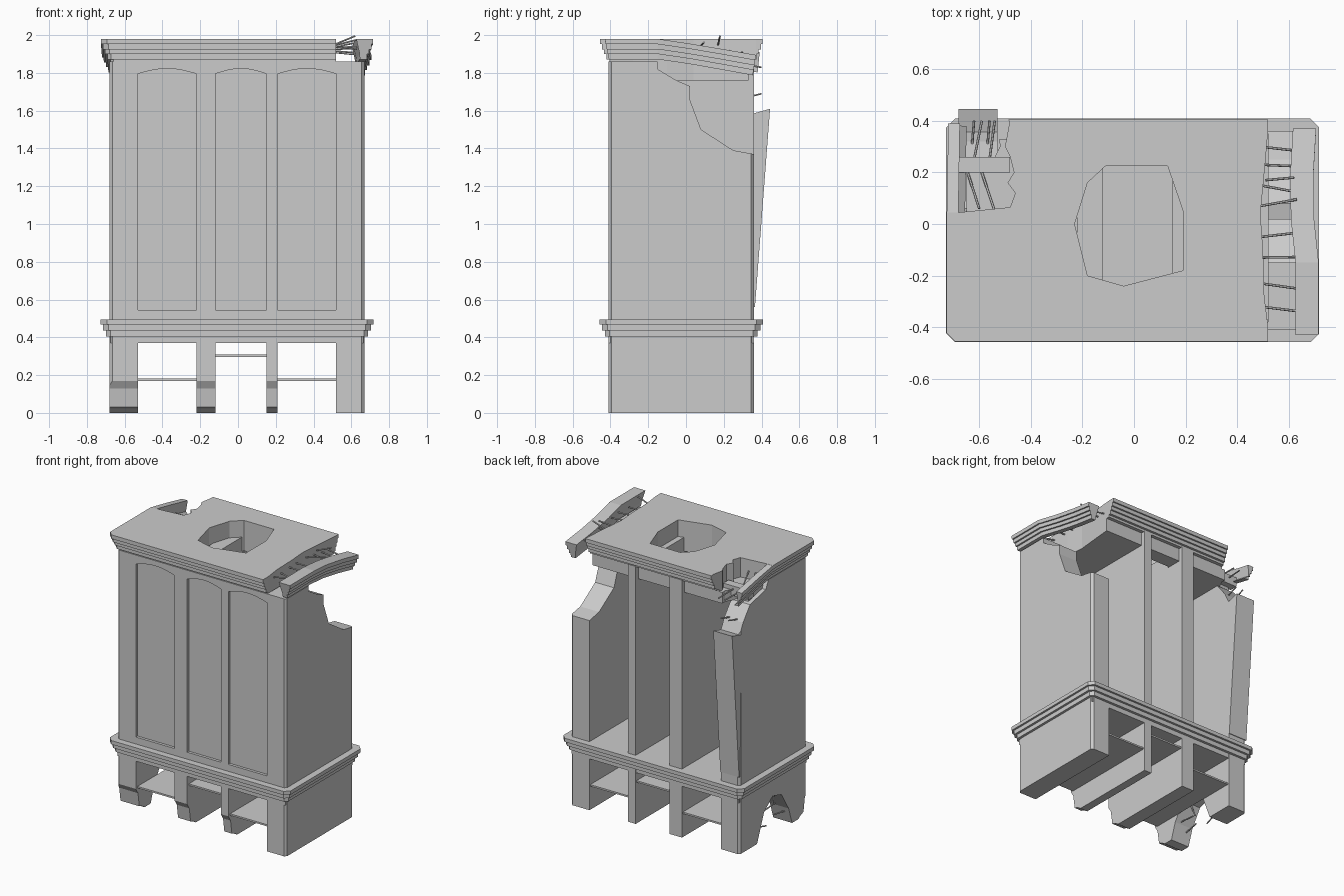
import bpy, bmesh, math, random
from mathutils import Vector

if "Cube" in bpy.data.objects:
    bpy.data.objects.remove(bpy.data.objects["Cube"])
random.seed(4)

X0, X1, Y0, Y1 = -0.68, 0.67, -0.41, 0.36
WALLS = [(-0.68, -0.53), (-0.22, -0.12), (0.15, 0.21), (0.52, 0.67)]
BAYS = [(-0.53, -0.22), (-0.12, 0.15), (0.21, 0.52)]


def loft(name, rings, outer=None):
    """Closed solid through matching rings of points; outer = x side to chamfer."""
    bm = bmesh.new()
    vs = [[bm.verts.new(p) for p in r] for r in rings]
    n = len(rings[0])
    for a, b in zip(vs, vs[1:]):
        for i in range(n):
            j = (i + 1) % n
            bm.faces.new((a[i], a[j], b[j], b[i]))
    bm.faces.new(vs[0][::-1])
    bm.faces.new(vs[-1])
    bmesh.ops.recalc_face_normals(bm, faces=bm.faces)
    if outer is not None:
        es = [e for e in bm.edges if all(abs(v.co.x - outer) < 1e-4 for v in e.verts)
              and e.calc_length() > 0.3 and abs(e.verts[0].co.y - e.verts[1].co.y) < 1e-4]
        bmesh.ops.bevel(bm, geom=es, offset=0.015, segments=1, affect='EDGES')
    me = bpy.data.meshes.new(name)
    bm.to_mesh(me)
    bm.free()
    ob = bpy.data.objects.new(name, me)
    bpy.context.collection.objects.link(ob)
    return ob


def box(name, x0, x1, y0, y1, z0, z1):
    return loft(name, [[(x0, y0, z), (x1, y0, z), (x1, y1, z), (x0, y1, z)] for z in (z0, z1)])


def side_prism(name, prof, x0, x1, outer=None):
    return loft(name, [[(x, y, z) for y, z in prof] for x in (x0, x1)], outer)


def plan_prism(name, prof, z0, z1):
    return loft(name, [[(x, y, z) for x, y in prof] for z in (z0, z1)])


def plan_ring(o, z):
    """Rectangle around the body, grown by o, with chamfered corners."""
    a, b, c, d, k = X0 - o, X1 + o, Y0 - o, Y1 + o, 0.015 + max(o, 0) * 0.4
    return [(a + k, c, z), (b - k, c, z), (b, c + k, z), (b, d - k, z),
            (b - k, d, z), (a + k, d, z), (a, d - k, z), (a, c + k, z)]


def rod(name, p, q, r=0.005):
    p, q = Vector(p), Vector(q)
    m = (q - p).to_track_quat('Z', 'Y')
    circ = [m @ Vector((r * math.cos(t), r * math.sin(t), 0))
            for t in [i * math.pi / 3 for i in range(6)]]
    return loft(name, [[c + e for c in circ] for e in (p, q)])


def cut(ob, cutter):
    cutter.hide_render = True
    m = ob.modifiers.new('cut', 'BOOLEAN')
    m.operation, m.solver, m.object = 'DIFFERENCE', 'EXACT', cutter
    bpy.context.view_layer.objects.active = ob
    bpy.ops.object.modifier_apply(modifier=m.name)
    bpy.data.objects.remove(cutter)


# party walls with broken feet and broken upper rear corners
chip = [(Y0, 0.17), (-0.385, 0.13), (-0.37, 0.03), (-0.34, 0.02), (-0.31, 0)]
left = chip + [(-0.24, 0), (-0.2, 0.12), (-0.12, 0.25), (-0.02, 0.28), (0.08, 0.2), (0.16, 0),
               (Y1, 0), (Y1, 1.58), (0.32, 1.66), (0.24, 1.76), (0.06, 1.80), (0.03, 1.86), (Y0, 1.86)]
mid = chip + [(Y1, 0), (Y1, 1.86), (Y0, 1.86)]
right = [(Y0, 0), (Y1, 0), (Y1, 1.37), (0.25, 1.39), (0.08, 1.5), (0.02, 1.66), (0.02, 1.73),
         (-0.05, 1.76), (-0.15, 1.82), (-0.15, 1.86), (Y0, 1.86)]
side_prism('left_wall', left, *WALLS[0], outer=X0)
side_prism('middle_wall_a', mid, *WALLS[1])
side_prism('middle_wall_b', mid, *WALLS[2])
side_prism('right_wall', right, *WALLS[3], outer=X1)

# leaning rear pier on the left wall
side_prism('leaning_pier', [(0.355, 0.56), (0.365, 0.56), (0.445, 1.61), (0.34, 1.58)], -0.68, -0.53)

# first floor slab and belt course
box('first_floor', X0 + 0.005, X1 - 0.005, Y0 + 0.001, Y1 - 0.001, 0.37, 0.495)
belt = [(0, .405), (.018, .405), (.018, .437), (.034, .437), (.034, .468), (.048, .468), (.048, .495), (0, .495)]
loft('belt_course', [plan_ring(o, z) for o, z in belt])

# bays: thin shelf, window pane, sill, arched header
for i, (a, b) in enumerate(BAYS):
    z = (0.175, 0.303, 0.175)[i]
    box(f'shelf_{i}', a, b, Y0 + 0.02, Y1 - 0.01, z - 0.006, z + 0.006)
    box(f'window_pane_{i}', a, b, -0.39, -0.37, 0.495, 1.85)
    box(f'window_sill_{i}', a, b, Y0, -0.38, 0.495, 0.545)
    arch = [(a + (b - a) * t / 8, 1.795 + 0.028 * math.sin(math.pi * t / 8)) for t in range(9)]
    prof = arch + [(b, 1.86), (a, 1.86)]
    loft(f'arch_header_{i}', [[(x, y, zz) for x, zz in prof] for y in (Y0, -0.38)])

# roof slab with stepped cornice
steps = [(-0.03, 1.76), (-0.03, 1.855), (-0.005, 1.855), (-0.005, 1.872), (.012, 1.872), (.012, 1.9),
         (.024, 1.9), (.024, 1.925), (.036, 1.925), (.036, 1.952), (.046, 1.952), (.046, 1.98)]
roof = loft('roof', [plan_ring(o, z) for o, z in steps])
hole = [(-0.23, 0), (-0.18, -0.2), (-0.04, -0.24), (0.19, -0.18), (0.19, 0.05), (0.13, 0.225),
        (-0.11, 0.225), (-0.18, 0.16)]
cut(roof, plan_prism('hole_cutter', hole, 1.7, 2.1))
gap = [(0.52, -0.6), (0.52, -0.4), (0.505, -0.28), (0.5, -0.1), (0.49, 0.04), (0.51, 0.25),
       (0.52, 0.37), (0.52, 0.6), (0.9, 0.6), (0.9, -0.6)]
cut(roof, plan_prism('right_gap_cutter', gap, 1.7, 2.1))
notch = [(-0.9, 0.045), (-0.68, 0.045), (-0.48, 0.065), (-0.46, 0.12), (-0.49, 0.16), (-0.465, 0.2),
         (-0.48, 0.26), (-0.5, 0.3), (-0.485, 0.38), (-0.49, 0.6), (-0.9, 0.6)]
cut(roof, plan_prism('left_notch_cutter', notch, 1.84, 2.1))
corner = [(-0.9, 0.2), (-0.56, 0.22), (-0.52, 0.3), (-0.53, 0.6), (-0.9, 0.6)]
cut(roof, plan_prism('left_corner_cutter', corner, 1.7, 2.1))


# bent cornice strips torn from the roof edges
def cornice_strip(name, side, width, stations):
    edge = X1 if side > 0 else -X0
    prof = [(edge + o, z) for o, z in steps[3:]]
    prof += [(edge + 0.046 - width, 1.98), (edge + 0.046 - width * 0.8, 1.9), (edge - 0.025, 1.872)]
    return loft(name, [[(side * (x + dx), y + (1.98 - z) * tilt, z + dz) for x, z in prof]
                       for y, dx, dz, tilt in stations])


cornice_strip('right_cornice', 1, 0.09,
              [(-0.43, 0, 0, 0.2), (-0.15, 0, 0, 0), (0.02, -0.018, -0.025, 0),
               (0.2, -0.02, -0.055, -0.1), (0.37, -0.01, -0.085, -0.15)])
cornice_strip('left_cornice', -1, 0.045,
              [(0.04, 0, 0, 0), (0.2, -0.003, -0.03, 0), (0.39, -0.006, -0.07, -0.1)])

# cross beam left in the rear corner notch
box('notch_beam', -0.68, -0.48, 0.2, 0.26, 1.80, 1.87)

# reinforcing bars
for i, y in enumerate([0.3, 0.23, 0.15, 0.07, -0.05, -0.13, -0.23, -0.32]):
    d = random.uniform(-0.03, 0.03)
    z = 1.94 - max(0, y) * 0.1
    rod(f'roof_bar_{i}', (0.49, y, z), (0.63, y + d, z + random.uniform(-0.02, 0.04)))
rod('roof_bar_tall', (0.51, 0.17, 1.95), (0.62, 0.18, 1.995))
for i, (p, q) in enumerate([((-0.62, 0.25, 1.85), (-0.59, 0.40, 1.83)), ((-0.56, 0.25, 1.85), (-0.54, 0.40, 1.83)),
                            ((-0.645, 0.2, 1.84), (-0.60, 0.06, 1.9)), ((-0.59, 0.2, 1.84), (-0.54, 0.05, 1.9)),
                            ((-0.63, 0.28, 1.66), (-0.62, 0.40, 1.69)), ((-0.57, 0.28, 1.66), (-0.56, 0.40, 1.69)),
                            ((-0.64, -0.25, 0.08), (-0.63, -0.10, 0.1)), ((-0.58, -0.22, 0.14), (-0.57, -0.06, 0.12)),
                            ((-0.62, 0.14, 0.09), (-0.64, 0.0, 0.06)), ((-0.61, -0.14, 0.27), (-0.62, -0.1, 0.16))]):
    rod(f'corner_bar_{i}', p, q)
